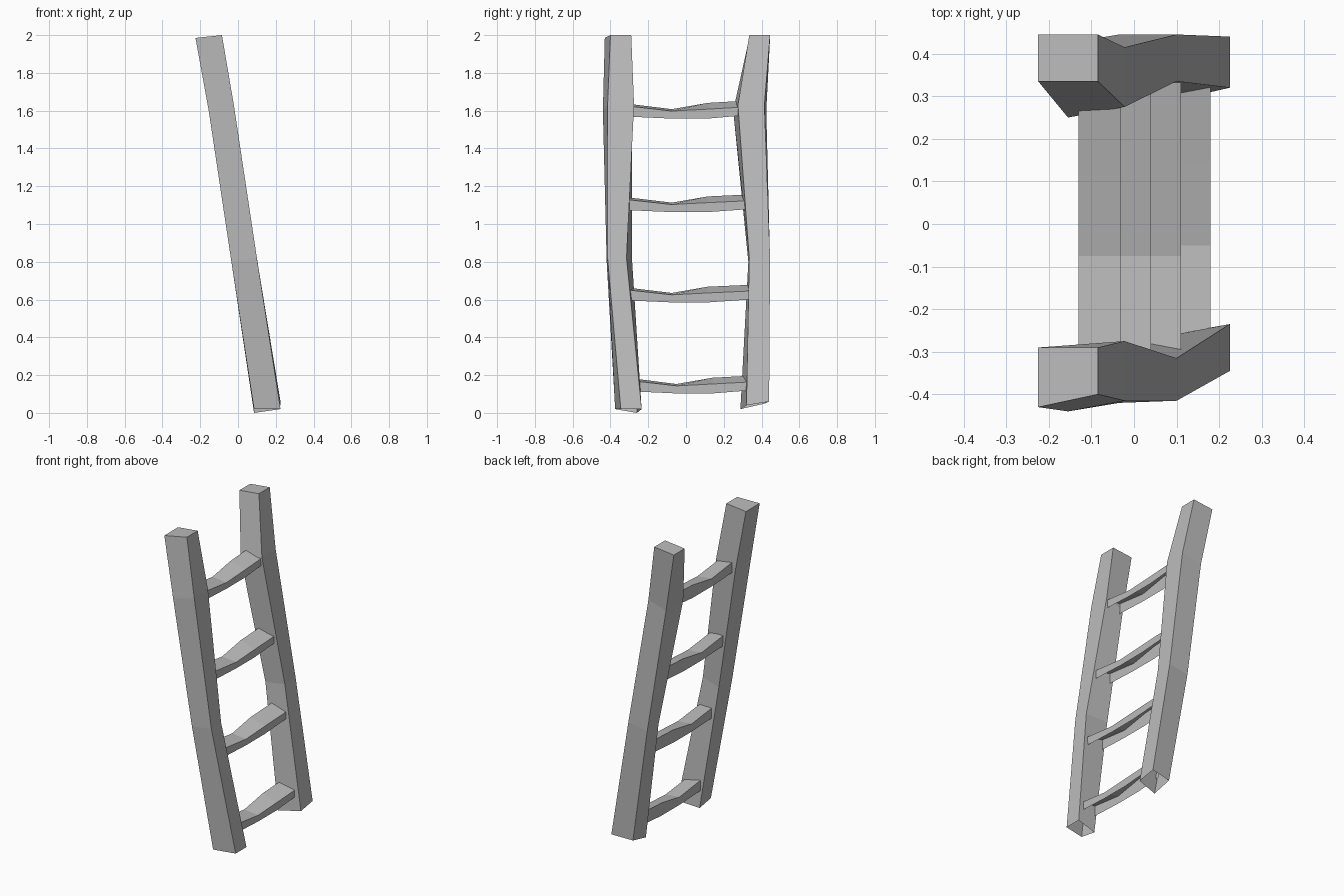
import bpy
import bmesh
from mathutils import Vector

default_cube = bpy.data.objects.get("Cube")
if default_cube:
    bpy.data.objects.remove(default_cube, do_unlink=True)

# Single flat grey for the whole ladder
grey = bpy.data.materials.new("plain_grey")
grey.use_nodes = True
grey_value = (0.5, 0.5, 0.5, 1.0)
grey.diffuse_color = grey_value
grey.node_tree.nodes["Principled BSDF"].inputs["Base Color"].default_value = grey_value


def loft(name, sections, closed_profile, cap_first):
    """Join matching cross-sections with flat quads."""
    bm = bmesh.new()
    rings = [[bm.verts.new(Vector(point)) for point in section] for section in sections]
    count = len(rings[0])
    sides = count if closed_profile else count - 1
    for ring, following in zip(rings, rings[1:]):
        for i in range(sides):
            j = (i + 1) % count
            bm.faces.new((ring[i], ring[j], following[j], following[i]))
    if cap_first:
        bm.faces.new(rings[0])
    bmesh.ops.recalc_face_normals(bm, faces=bm.faces)
    # An open shell may be oriented inward: its upward faces must point up
    bm.normal_update()
    if sum(face.normal.z * face.calc_area() for face in bm.faces) < 0:
        bmesh.ops.reverse_faces(bm, faces=bm.faces)
    mesh = bpy.data.meshes.new(name)
    bm.to_mesh(mesh)
    bm.free()
    mesh.materials.append(grey)
    ladder_part = bpy.data.objects.new(name, mesh)
    bpy.context.scene.collection.objects.link(ladder_part)
    return ladder_part


# Lean shared by both rails: (x, z) of the low side and of the high side
lean = [
    ((-0.225, 1.985), (-0.085, 2.0)),
    ((-0.155, 1.6), (-0.022, 1.63)),
    ((-0.035, 0.8), (0.1, 0.82)),
    ((0.085, 0.0), (0.225, 0.02)),
]


def build_rail(name, widths, foot_lift):
    """Widths hold outer and inner y on the low side, then inner and outer y on the high side."""
    sections = []
    for (low, high), (low_outer, low_inner, high_inner, high_outer) in zip(lean, widths):
        sections.append([
            [low[0], low_outer, low[1]],
            [low[0], low_inner, low[1]],
            [high[0], high_inner, high[1]],
            [high[0], high_outer, high[1]],
        ])
    # Crooked cut at the foot
    for corner, lift in zip(sections[-1], foot_lift):
        corner[2] += lift
    return loft(name, sections, closed_profile=True, cap_first=True)


build_rail("front_rail", [
    (-0.43, -0.29, -0.29, -0.4),
    (-0.44, -0.285, -0.275, -0.415),
    (-0.42, -0.285, -0.315, -0.415),
    (-0.375, -0.26, -0.235, -0.345),
], foot_lift=(0.02, 0, 0, 0))

build_rail("back_rail", [
    (0.445, 0.335, 0.335, 0.445),
    (0.425, 0.25, 0.275, 0.415),
    (0.445, 0.33, 0.335, 0.445),
    (0.42, 0.288, 0.32, 0.44),
], foot_lift=(0.05, 0.02, 0.02, 0.04))


def build_rung(name, right_edge, base, start, sag, end):
    """Sagging tread, hollow underneath, tilted up towards its rear edge."""
    left_edge = right_edge - 0.1
    # Heights above base: underside, high-side top edge, low-side top edge
    stations = [
        (start, 0.01, 0.065, 0.077),
        (sag, 0, 0.04, 0.05),
        (sag + 0.19, 0, 0.05, 0.083),
        (end, 0.015, 0.06, 0.093),
    ]
    sections = [[
        (right_edge, y, base + under),
        (right_edge, y, base + near_top),
        (left_edge, y, base + far_top),
        (left_edge, y, base + under),
    ] for y, under, near_top, far_top in stations]
    return loft(name, sections, closed_profile=False, cap_first=False)


build_rung("top_rung", -0.03, 1.558, -0.295, -0.075, 0.285)
build_rung("upper_rung", 0.04, 1.063, -0.3, -0.075, 0.325)
build_rung("lower_rung", 0.11, 0.585, -0.3, -0.075, 0.335)
build_rung("bottom_rung", 0.18, 0.103, -0.265, -0.05, 0.325)
